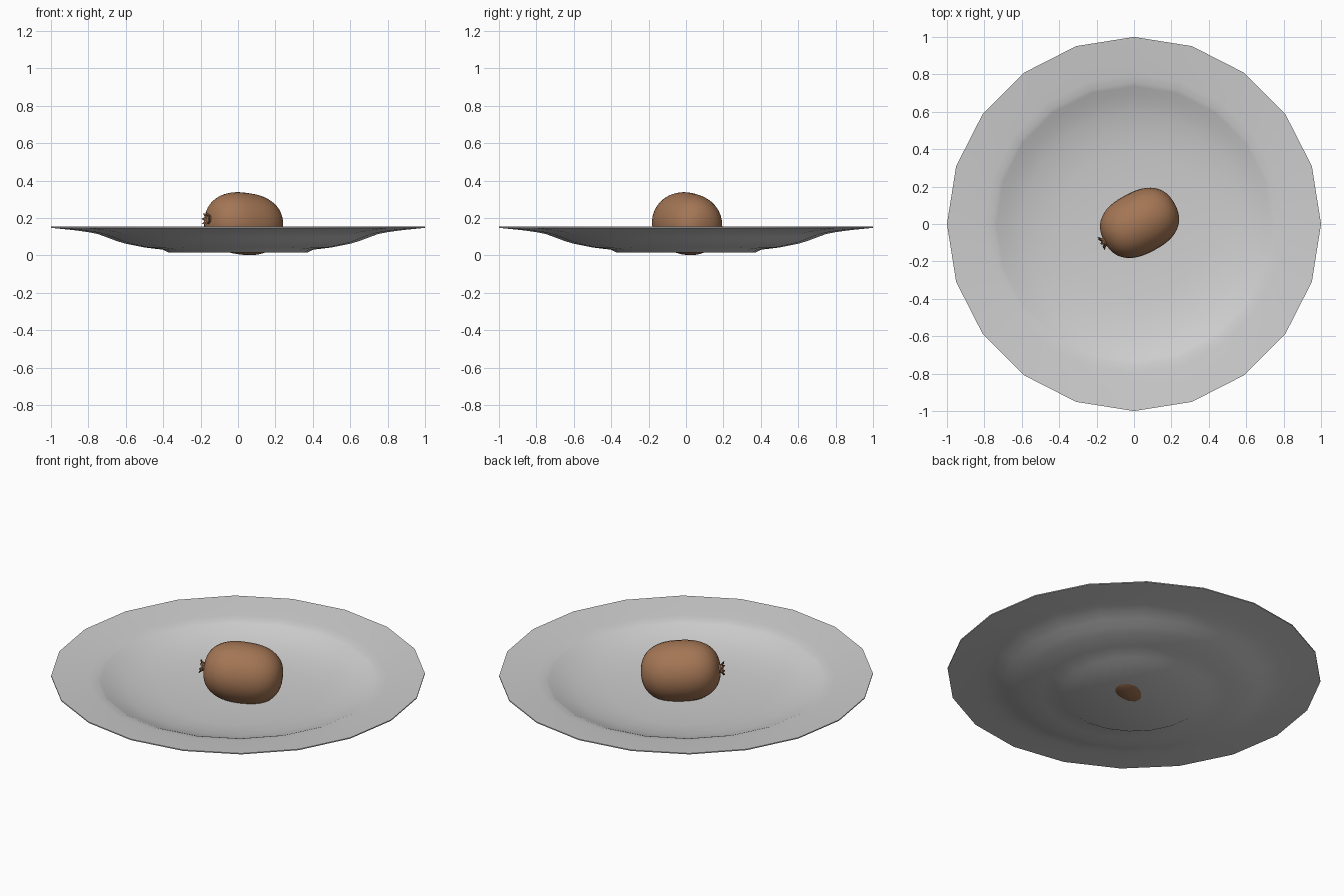
import bpy, math
from mathutils import Matrix, Vector

if "Cube" in bpy.data.objects:
    bpy.data.objects.remove(bpy.data.objects["Cube"])


def material(name, rgb):
    m = bpy.data.materials.new(name)
    m.diffuse_color = (*rgb, 1)
    m.use_nodes = True
    m.node_tree.nodes["Principled BSDF"].inputs["Base Color"].default_value = m.diffuse_color
    return m


WHITE = material("plate_white", (0.62, 0.62, 0.62))
BROWN = material("kiwi_brown", (0.37, 0.18, 0.09))
TAN = material("stem_brown", (0.35, 0.17, 0.085))


def lathe(name, profile, sides, mat, angle):
    """Revolve (radius, height) points round z; radius 0 makes a pole."""
    verts, faces, rings = [], [], []
    for r, z in profile:
        if r == 0:
            rings.append([len(verts)] * sides)
            verts.append((0, 0, z))
        else:
            rings.append(list(range(len(verts), len(verts) + sides)))
            verts += [(r * math.cos(math.tau * i / sides),
                       r * math.sin(math.tau * i / sides), z) for i in range(sides)]
    for a, b in zip(rings, rings[1:]):
        for i in range(sides):
            j = (i + 1) % sides
            faces.append(list(dict.fromkeys((a[i], a[j], b[j], b[i]))))
    me = bpy.data.meshes.new(name)
    me.from_pydata(verts, [], faces)
    me.materials.append(mat)
    ob = bpy.data.objects.new(name, me)
    bpy.context.collection.objects.link(ob)
    bpy.ops.object.select_all(action='DESELECT')
    ob.select_set(True)
    bpy.context.view_layer.objects.active = ob
    bpy.ops.object.shade_smooth_by_angle(angle=math.radians(angle))
    return ob


# plate: underside from the centre outwards, then the top back to the centre
under = [(0, .014), (.37, .014), (.40, .030), (.50, .042), (.60, .062), (.65, .077),
         (.70, .096), (.75, .114), (.80, .124), (.88, .135), (1, .147)]
top = [(1, .153), (.90, .143), (.80, .132), (.755, .126), (.735, .118), (.70, .103),
       (.65, .085), (.60, .070), (.50, .051), (.40, .040), (.20, .032), (0, .030)]
lathe("plate", under + top, 20, WHITE, 35)

# kiwi: blunt egg shape lying on its side, stem end lifted slightly
axis = Vector((-0.195, -0.105, 0.025)).normalized()
pose = Matrix.Translation((0.03, 0.006, 0.169)) @ axis.to_track_quat('Z', 'Y').to_matrix().to_4x4()
N, A, B, STEPS = 2.45, 0.213, 0.166, 24
body = []
for i in range(STEPS + 1):
    t = math.pi * i / STEPS
    c, s = -math.cos(t), math.sin(t)
    r = 0 if i in (0, STEPS) else B * s ** (2 / N)
    body.append((r, A * math.copysign(abs(c) ** (2 / N), c)))
lathe("kiwi_body", body, 32, BROWN, 60).matrix_world = pose

# dried stem: short stalk with a ragged flared crown
crown = lathe("stem_crown", [(0, .200), (.026, .200), (.024, .218), (.036, .236),
                             (.024, .234), (.016, .220), (0, .220)], 16, TAN, 25)
for v in crown.data.vertices:
    if v.co.z > .23:
        k = round(math.atan2(v.co.y, v.co.x) / math.tau * 16)
        if k % 2:
            v.co.z -= .012
            v.co.x *= .8
            v.co.y *= .8
        else:
            v.co.x *= 1.15
            v.co.y *= 1.15
crown.matrix_world = pose
